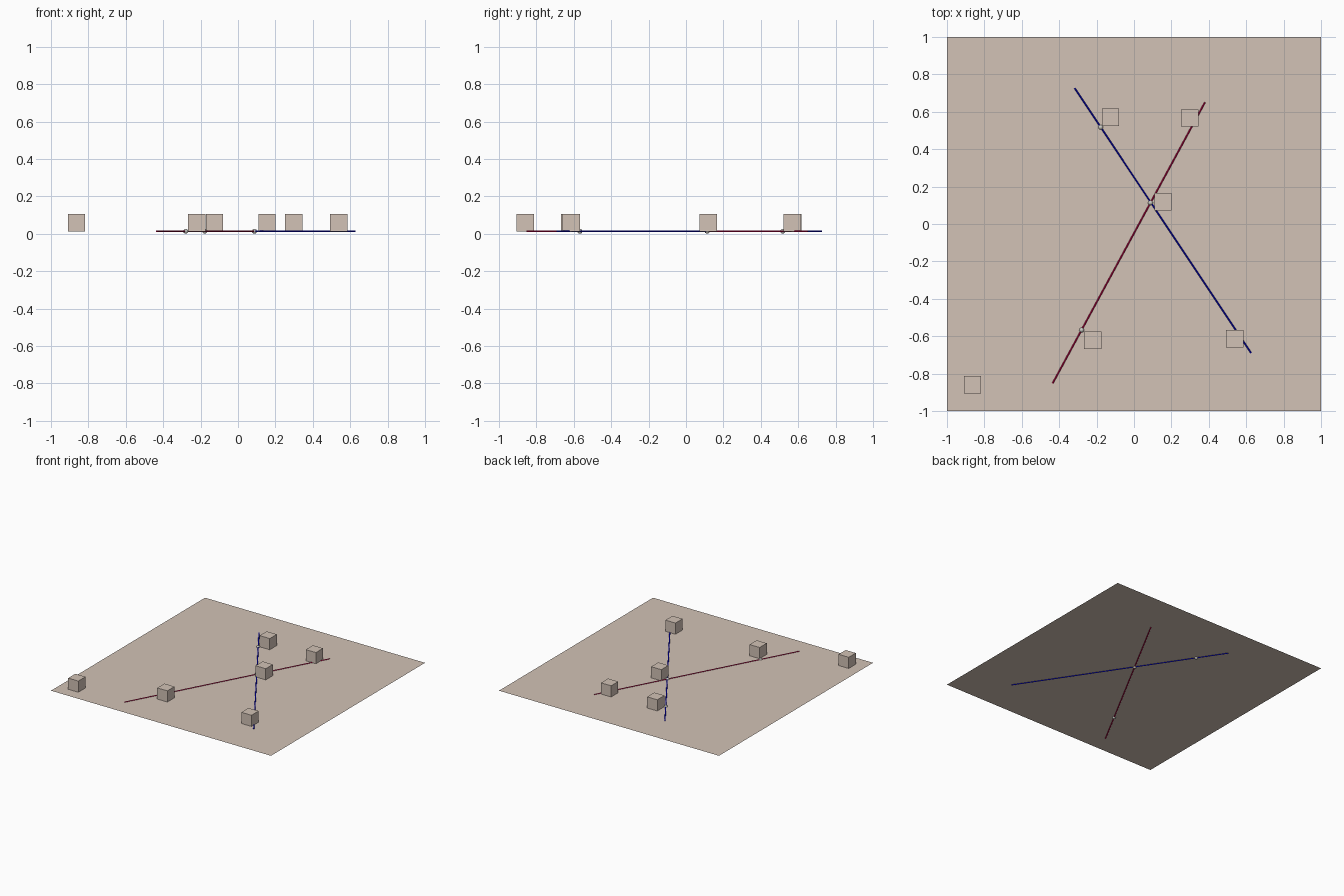
import bpy, math
from mathutils import Vector

if "Cube" in bpy.data.objects:
    bpy.data.objects.remove(bpy.data.objects["Cube"])

Z = 0.013  # level of the sheet, lines and points


def lin(*rgb):
    return [((c / 255 + 0.055) / 1.055) ** 2.4 if c > 10 else c / 255 / 12.92 for c in rgb] + [1]


def material(name, *rgb):
    m = bpy.data.materials.new(name)
    m.diffuse_color = lin(*rgb)
    m.use_nodes = True
    m.node_tree.nodes["Principled BSDF"].inputs["Base Color"].default_value = m.diffuse_color
    return m


beige = material("beige", 210, 194, 182)
crimson = material("crimson", 200, 0, 70)
blue = material("blue", 0, 0, 225)
grey = material("light_grey", 200, 200, 195)


def finish(name, mat):
    o = bpy.context.object
    o.name = name
    o.data.materials.append(mat)
    return o


def line(name, a, b, mat):
    a, b = Vector((*a, Z)), Vector((*b, Z))
    d = b - a
    bpy.ops.mesh.primitive_cylinder_add(vertices=8, radius=0.004, depth=d.length,
                                        location=(a + b) / 2,
                                        rotation=d.to_track_quat('Z', 'Y').to_euler())
    finish(name, mat)
    bpy.ops.object.shade_smooth_by_angle(angle=math.radians(50))


# Flat sheet
bpy.ops.mesh.primitive_plane_add(size=2, location=(0, 0, Z))
finish("plane_sheet", beige)

# Two crossing lines
line("red_line", (-0.435, -0.852), (0.379, 0.650), crimson)
line("blue_line", (-0.317, 0.726), (0.626, -0.690), blue)

# Points on the lines
for i, (x, y) in enumerate([(-0.280, -0.567), (-0.178, 0.517), (0.088, 0.113)]):
    bpy.ops.mesh.primitive_uv_sphere_add(segments=16, ring_count=8, radius=Z, location=(x, y, Z))
    finish(f"point_{i + 1}", grey)
    bpy.ops.object.shade_smooth_by_angle(angle=math.radians(60))

# Marker cubes resting on the sheet
S = 0.092
for i, (x, y) in enumerate([(-0.863, -0.860), (-0.221, -0.621), (-0.125, 0.571),
                            (0.298, 0.566), (0.155, 0.119), (0.539, -0.614)]):
    bpy.ops.mesh.primitive_cube_add(size=S, location=(x, y, Z + S / 2))
    finish(f"marker_cube_{i + 1}", beige)
